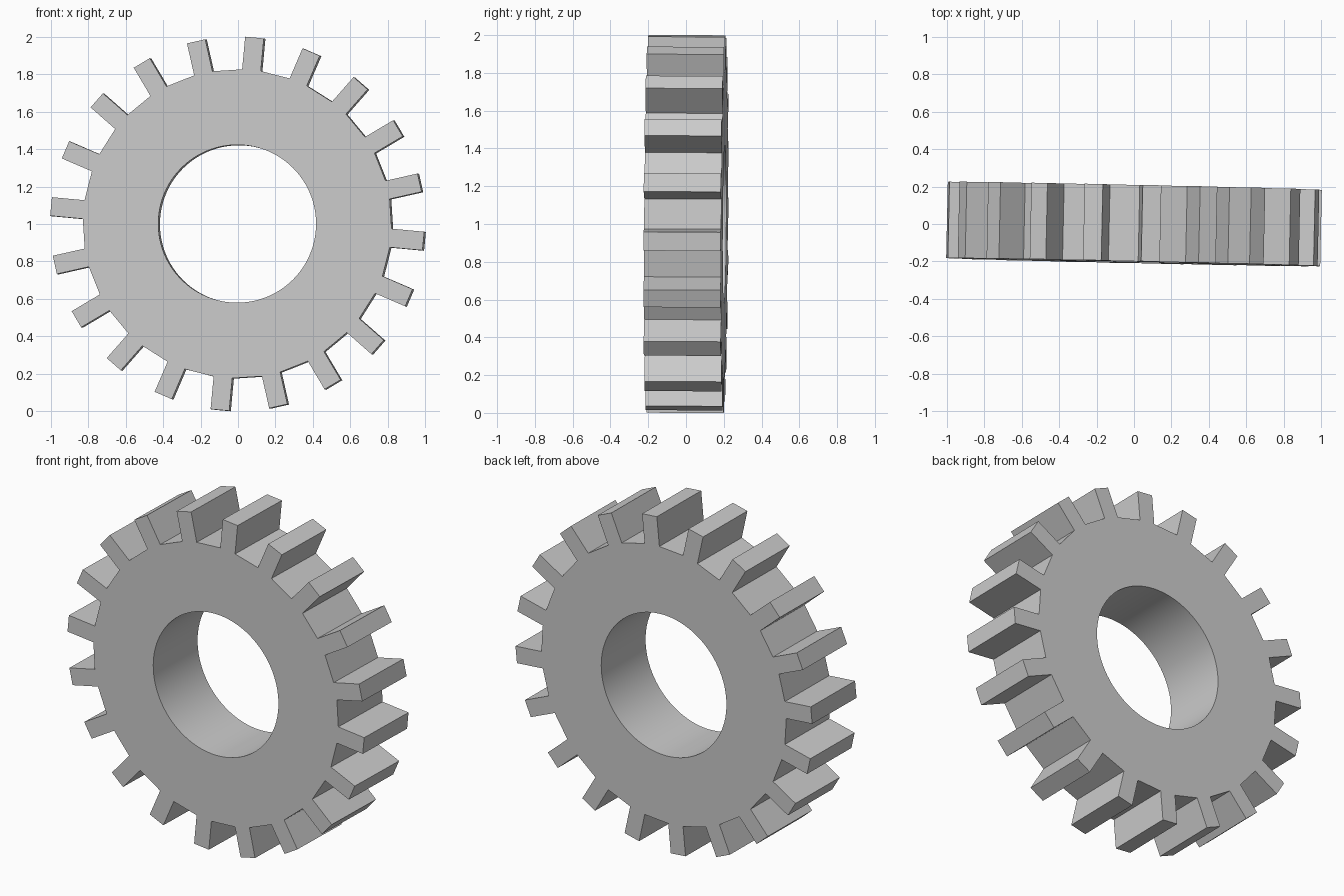
import bpy, bmesh
from math import sin, cos, pi, radians, sqrt
from mathutils import Matrix

if "Cube" in bpy.data.objects:
    bpy.data.objects.remove(bpy.data.objects["Cube"])

TEETH, TIP, ROOT, HALF_W = 20, 1.001, 0.826, 0.05
BORE, BORE_SIDES, HALF_T = 0.422, 96, 0.204
PHASE = radians(5.3)          # clockwise offset of the first tooth from straight up


def add_loop(bm, points):
    """Closed loop of edges in the x-z plane on the front side."""
    verts = [bm.verts.new((x, -HALF_T, z)) for x, z in points]
    return [bm.edges.new((v, verts[(i + 1) % len(verts)])) for i, v in enumerate(verts)]


# outer outline: parallel-sided square teeth joined by straight valleys
outline = []
for i in range(TEETH):
    a = PHASE + 2 * pi * i / TEETH
    for side, radius in ((-1, ROOT), (-1, TIP), (1, TIP), (1, ROOT)):
        w, h = side * HALF_W, sqrt(radius ** 2 - HALF_W ** 2)
        outline.append((h * sin(a) + w * cos(a), h * cos(a) - w * sin(a)))

# round bore
bore = [(BORE * cos(2 * pi * i / BORE_SIDES), BORE * sin(2 * pi * i / BORE_SIDES))
        for i in range(BORE_SIDES)]

# fill the front face around the bore, then extrude to full thickness
bm = bmesh.new()
edges = add_loop(bm, outline) + add_loop(bm, bore)
bmesh.ops.triangle_fill(bm, edges=edges, use_beauty=True)
ext = bmesh.ops.extrude_face_region(bm, geom=bm.faces[:], use_keep_orig=True)
back = [g for g in ext["geom"] if isinstance(g, bmesh.types.BMVert)]
bmesh.ops.translate(bm, verts=back, vec=(0, 2 * HALF_T, 0))
bmesh.ops.recalc_face_normals(bm, faces=bm.faces[:])

# slight tilt of the wheel, then stand it on the ground
tilt = Matrix.Rotation(-0.0215, 4, 'Z') @ Matrix.Rotation(-0.006, 4, 'X')
bmesh.ops.transform(bm, matrix=Matrix.Translation((0, 0, 1)) @ tilt, verts=bm.verts[:])

mesh = bpy.data.meshes.new("gear_wheel")
bm.to_mesh(mesh)
bm.free()
gear = bpy.data.objects.new("gear_wheel", mesh)
bpy.context.collection.objects.link(gear)
bpy.context.view_layer.objects.active = gear
gear.select_set(True)
bpy.ops.object.shade_smooth_by_angle(angle=radians(15))
